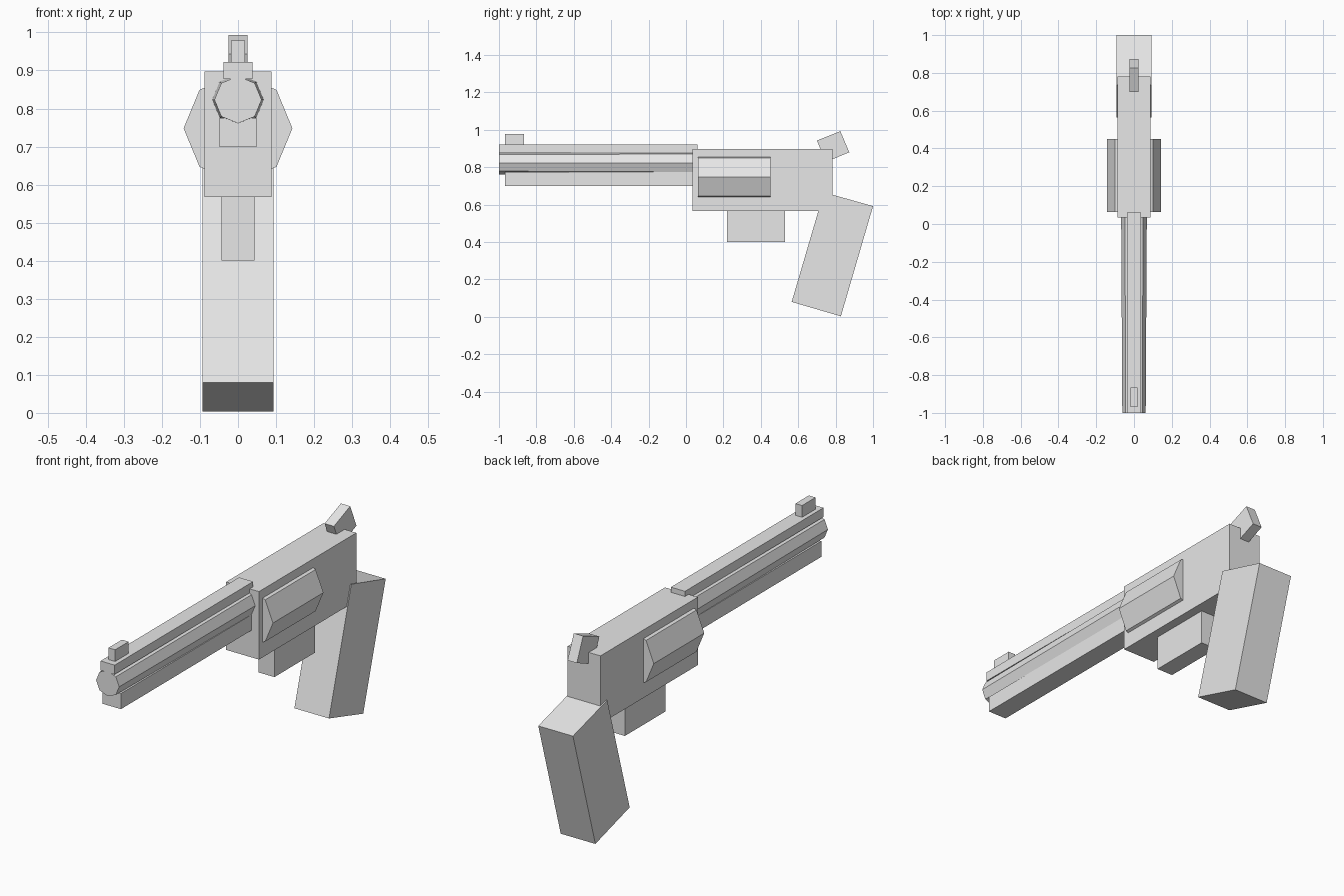
import bpy
import bmesh
from math import radians
from mathutils import Matrix, Vector

cube = bpy.data.objects.get("Cube")
if cube:
    bpy.data.objects.remove(cube, do_unlink=True)

# One plain grey for the whole model
grey = bpy.data.materials.new("plain_grey")
grey.use_nodes = True
grey.diffuse_color = (0.8, 0.8, 0.8, 1)
grey.node_tree.nodes["Principled BSDF"].inputs["Base Color"].default_value = (0.8, 0.8, 0.8, 1)


def finish(name, bm):
    bmesh.ops.recalc_face_normals(bm, faces=bm.faces)
    mesh = bpy.data.meshes.new(name)
    bm.to_mesh(mesh)
    bm.free()
    mesh.materials.append(grey)
    obj = bpy.data.objects.new(name, mesh)
    bpy.context.collection.objects.link(obj)
    return obj


def slab(name, half_width, profile):
    """Extrude a side profile of (y, z) points across x."""
    bm = bmesh.new()
    face = bm.faces.new([bm.verts.new((-half_width, y, z)) for y, z in profile])
    new = bmesh.ops.extrude_face_region(bm, geom=[face])["geom"]
    verts = [v for v in new if isinstance(v, bmesh.types.BMVert)]
    bmesh.ops.translate(bm, verts=verts, vec=Vector((2 * half_width, 0, 0)))
    return finish(name, bm)


def block(name, half_width, y0, y1, z0, z1):
    return slab(name, half_width, [(y0, z0), (y1, z0), (y1, z1), (y0, z1)])


def octagon_bar(name, y0, y1, z, front_radius, back_radius):
    bm = bmesh.new()
    place = Matrix.Translation((0, (y0 + y1) / 2, z)) @ Matrix.Rotation(radians(90), 4, "X")
    bmesh.ops.create_cone(bm, cap_ends=True, segments=8, radius1=back_radius,
                          radius2=front_radius, depth=y1 - y0, matrix=place)
    return finish(name, bm)


# Body and barrel group
block("frame", 0.088, 0.035, 0.782, 0.567, 0.897)
octagon_bar("barrel", -1.0, 0.06, 0.823, 0.062, 0.068)
block("top_rib", 0.038, -1.0, 0.062, 0.877, 0.922)
block("under_lug", 0.049, -0.968, 0.05, 0.699, 0.775)
block("front_sight", 0.018, -0.968, -0.865, 0.915, 0.979)

# Drum and guard
octagon_bar("drum", 0.064, 0.451, 0.748, 0.143, 0.143)
block("trigger_guard", 0.043, 0.218, 0.53, 0.4, 0.575)

# Tilted hammer and grip
slab("hammer", 0.025, [(0.7, 0.943), (0.748, 0.828), (0.873, 0.88), (0.825, 0.993)])
slab("grip", 0.093, [(0.565, 0.08), (0.828, 0.003), (1.0, 0.592), (0.737, 0.666)])
